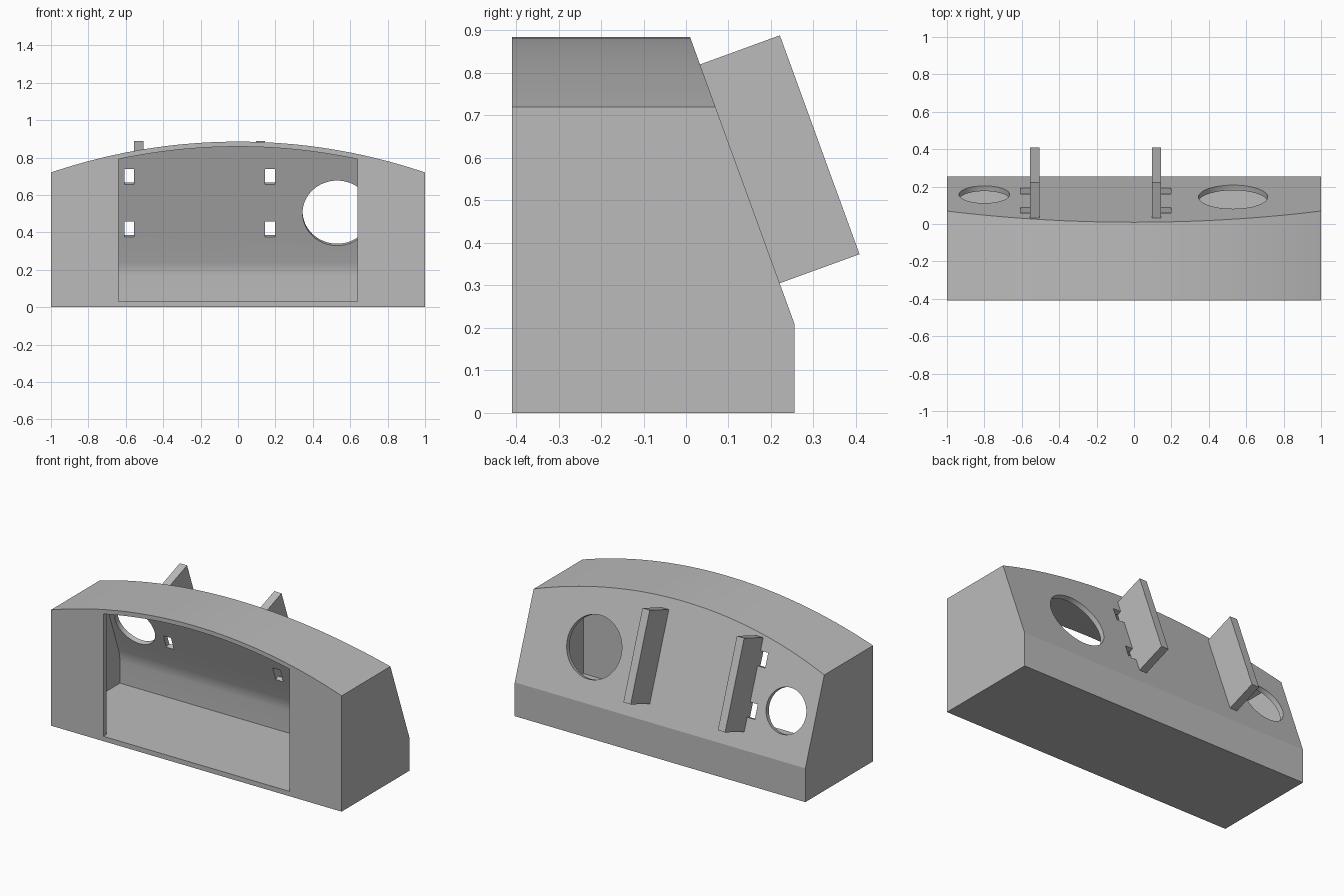
import bpy, bmesh, math
from mathutils import Matrix, Vector

if "Cube" in bpy.data.objects:
    bpy.data.objects.remove(bpy.data.objects["Cube"])

TILT = math.radians(20)
NORMAL = Vector((0, math.cos(TILT), math.sin(TILT)))   # outward normal of the sloped back
RADIUS = 3.113                                         # crown arc of the roof
CROWN = 0.885
FRONT, BACK, KNEE = -0.41, 0.255, 0.21
WALL = 0.03

grey = bpy.data.materials.new("light_grey")
grey.diffuse_color = (0.5, 0.5, 0.5, 1)
grey.use_nodes = True
grey.node_tree.nodes["Principled BSDF"].inputs["Base Color"].default_value = grey.diffuse_color


def make_object(name, bm):
    bmesh.ops.recalc_face_normals(bm, faces=bm.faces)
    mesh = bpy.data.meshes.new(name)
    bm.to_mesh(mesh)
    bm.free()
    mesh.materials.append(grey)
    obj = bpy.data.objects.new(name, mesh)
    bpy.context.collection.objects.link(obj)
    return obj


def arched_block(name, half, bottom, drop, y0, planes):
    """Arch-topped profile extruded along y, its back trimmed by planes."""
    bm = bmesh.new()
    n = 48
    pts = [(-half, bottom), (half, bottom)]
    for i in range(n + 1):
        x = half - 2 * half * i / n
        pts.append((x, CROWN - RADIUS + math.sqrt((RADIUS - drop) ** 2 - x * x)))
    face = bm.faces.new([bm.verts.new((x, y0, z)) for x, z in pts])
    ext = bmesh.ops.extrude_face_region(bm, geom=[face])
    verts = [g for g in ext["geom"] if isinstance(g, bmesh.types.BMVert)]
    bmesh.ops.translate(bm, verts=verts, vec=(0, 1.2, 0))
    bmesh.ops.recalc_face_normals(bm, faces=bm.faces)
    for co, no in planes:
        geom = bm.verts[:] + bm.edges[:] + bm.faces[:]
        bmesh.ops.bisect_plane(bm, geom=geom, dist=1e-6, plane_co=co,
                               plane_no=no, clear_outer=True)
        rim = [e for e in bm.edges if e.is_boundary]
        bmesh.ops.holes_fill(bm, edges=rim, sides=0)
    return make_object(name, bm)


def box(name, size, matrix):
    bm = bmesh.new()
    bmesh.ops.create_cube(bm, size=1, matrix=matrix @ Matrix.Diagonal((*size, 1)))
    return make_object(name, bm)


def on_slope(x, z, out=0.0):
    """Frame on the sloped back: local y runs up the slope, local z is its normal."""
    p = Vector((x, BACK - (z - KNEE) * math.tan(TILT), z)) + NORMAL * out
    return Matrix.Translation(p) @ Matrix.Rotation(math.radians(90) + TILT, 4, 'X')


def cut(target, cutter):
    mod = target.modifiers.new("cut", 'BOOLEAN')
    mod.operation = 'DIFFERENCE'
    mod.solver = 'EXACT'
    mod.object = cutter
    bpy.context.view_layer.objects.active = target
    bpy.ops.object.modifier_apply(modifier=mod.name)
    bpy.data.objects.remove(cutter)


# Outer housing: arched roof, upright lower back, sloped upper back
housing = arched_block("housing", 1.0, 0.0, 0.0, FRONT, [
    (Vector((0, BACK, 0)), Vector((0, 1, 0))),
    (Vector((0, BACK, KNEE)), NORMAL)])

# Cavity with a rounded bend on its back wall
bend = 0.255
centre = Vector((0, BACK - WALL - bend, 0.16))
planes = []
for i in range(7):
    a = TILT * i / 6
    no = Vector((0, math.cos(a), math.sin(a)))
    planes.append((centre + no * bend, no))
cavity = arched_block("cavity", 1 - WALL, WALL, 0.027, -0.5, planes)

# Front cheeks stay in place either side of the opening
for side in (-1, 1):
    cut(cavity, box("cheek", (0.6, 0.4, 3),
                    Matrix.Translation((side * 0.94, FRONT + WALL - 0.2, 0.5))))
cut(housing, cavity)

# Round holes in the sloped back
for x, z, r in ((0.53, 0.513, 0.185), (-0.80, 0.477, 0.135)):
    bm = bmesh.new()
    bmesh.ops.create_cone(bm, cap_ends=True, segments=64, radius1=r, radius2=r,
                          depth=0.12, matrix=on_slope(x, z))
    cut(housing, make_object("hole", bm))

# Small slots beside each fin
for x in (-0.581, 0.171):
    for z in (0.426, 0.707):
        cut(housing, box("slot", (0.052, 0.088, 0.12), on_slope(x, z)))

# Fins standing square to the sloped back
for name, x in (("left_fin", -0.53), ("right_fin", 0.12)):
    box(name, (0.05, 0.548, 0.2), on_slope(x, 0.5625, 0.1))

# Smooth roof, holes and inner bend; the outer knee stays crisp
bpy.ops.object.select_all(action='DESELECT')
housing.select_set(True)
bpy.context.view_layer.objects.active = housing
bpy.ops.object.shade_smooth_by_angle(angle=math.radians(15))
